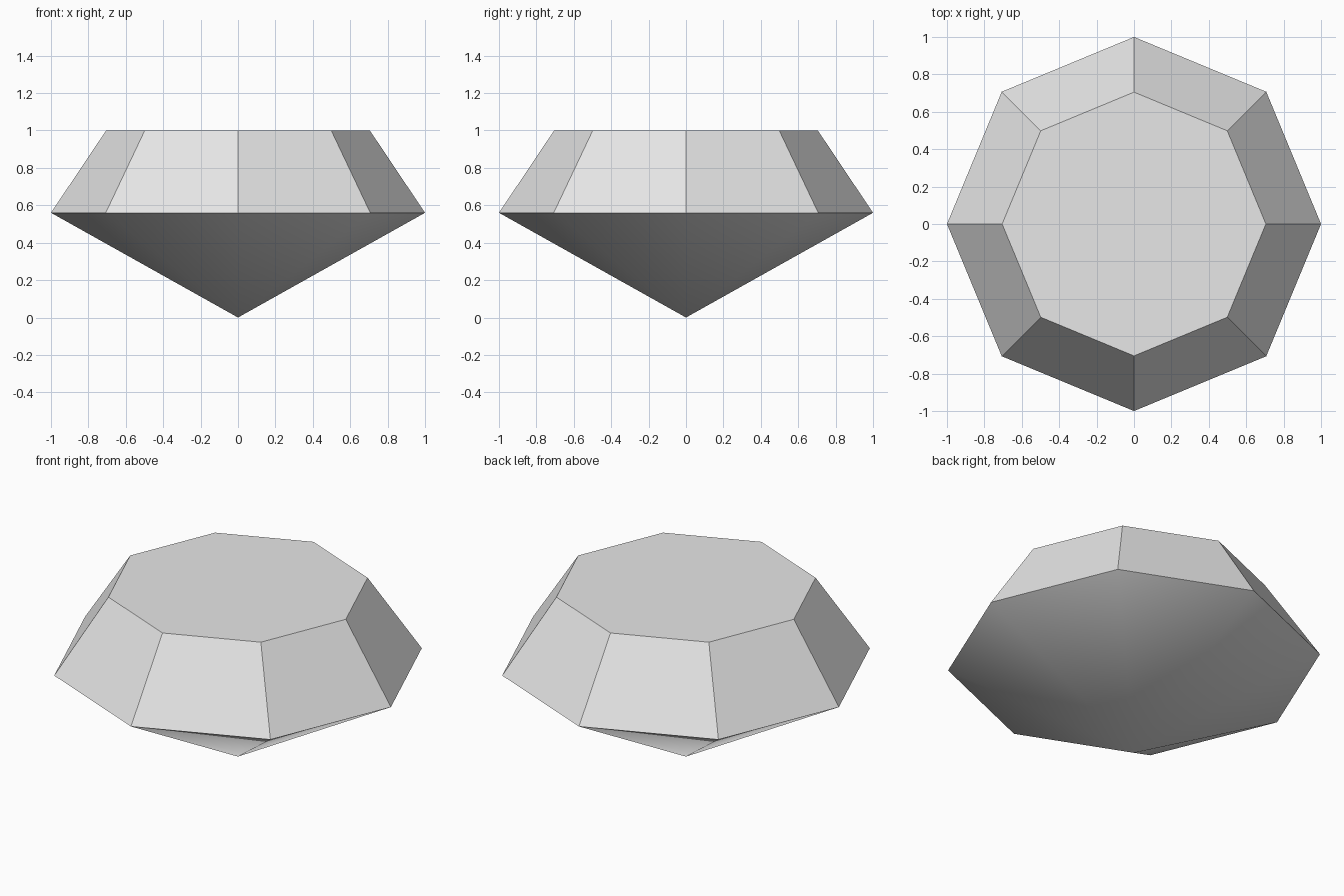
import bpy
import bmesh
from math import cos, sin, pi, radians

SIDES = 8
GIRDLE_Z, TABLE_Z = 0.56, 1.0
GIRDLE_R, TABLE_R = 1.0, 0.705

cube = bpy.data.objects.get("Cube")
if cube:
    bpy.data.objects.remove(cube, do_unlink=True)

# Single pale grey material
grey = bpy.data.materials.new("pale_grey")
grey.use_nodes = True
colour = (0.8, 0.8, 0.8, 1.0)
grey.diffuse_color = colour
grey.node_tree.nodes["Principled BSDF"].inputs["Base Color"].default_value = colour


def ring(bm, radius, z):
    """Add a ring of corners with one on the +x axis."""
    angles = [2 * pi * i / SIDES for i in range(SIDES)]
    return [bm.verts.new((radius * cos(a), radius * sin(a), z)) for a in angles]


bm = bmesh.new()
tip = bm.verts.new((0, 0, 0))
girdle = ring(bm, GIRDLE_R, GIRDLE_Z)
table = ring(bm, TABLE_R, TABLE_Z)

# Pointed base and sloping crown facets
for i in range(SIDES):
    j = (i + 1) % SIDES
    bm.faces.new((tip, girdle[j], girdle[i]))
    bm.faces.new((girdle[i], girdle[j], table[j], table[i]))

# Flat table on top
bm.faces.new(table)

mesh = bpy.data.meshes.new("cut_gem")
bm.to_mesh(mesh)
bm.free()
mesh.materials.append(grey)

gem = bpy.data.objects.new("cut_gem", mesh)
bpy.context.collection.objects.link(gem)

# Smooth base, crisp crown facets
bpy.ops.object.select_all(action="DESELECT")
gem.select_set(True)
bpy.context.view_layer.objects.active = gem
bpy.ops.object.shade_smooth_by_angle(angle=radians(30))
